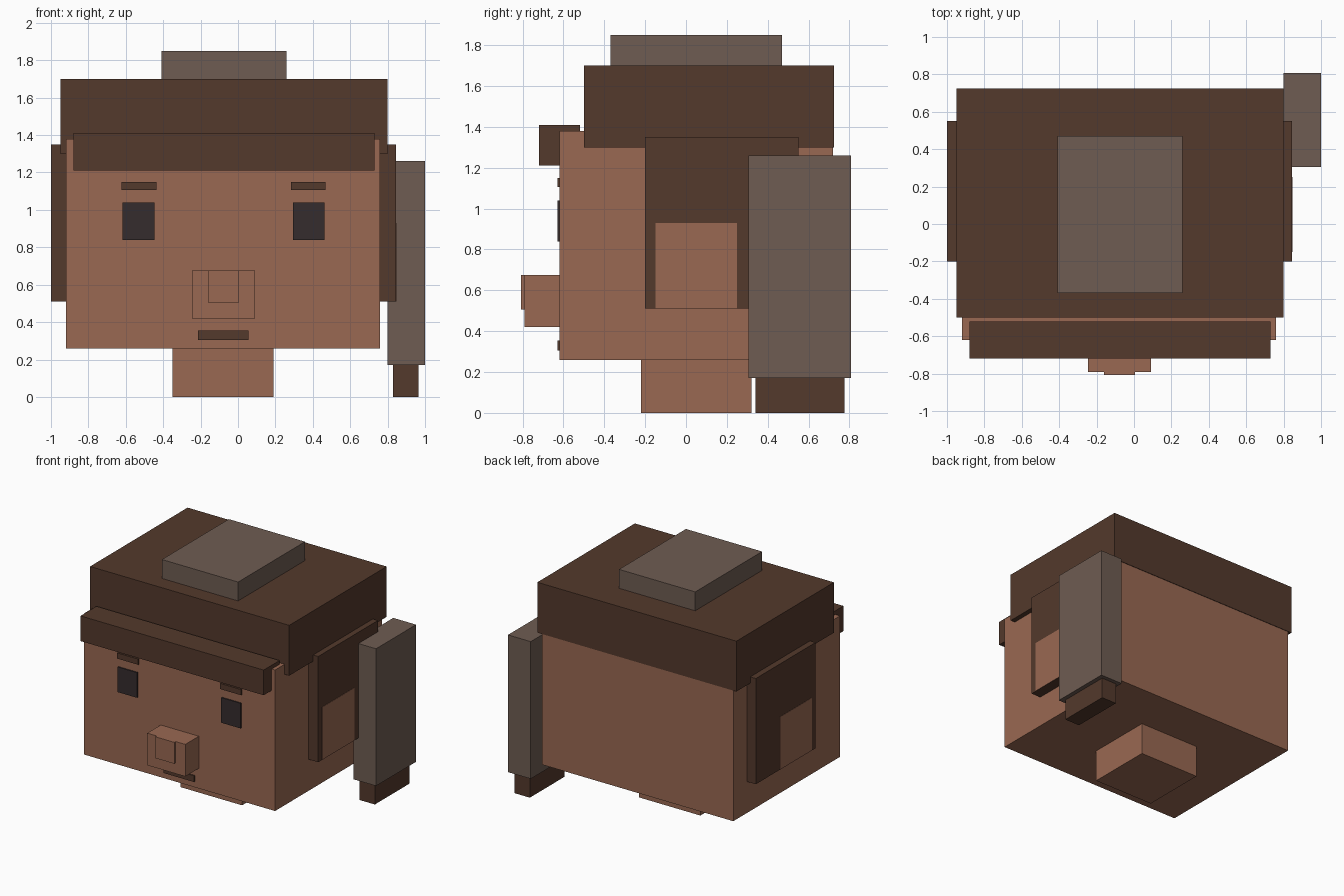
import bpy
import bmesh
from mathutils import Vector

default_cube = bpy.data.objects.get("Cube")
if default_cube:
    bpy.data.objects.remove(default_cube, do_unlink=True)

FACE_X = -0.077   # symmetry plane of the head
FACE_Y = -0.62    # front plane of the head


def make_material(name, red, green, blue):
    material = bpy.data.materials.new(name)
    material.use_nodes = True
    colour = (red, green, blue, 1.0)
    material.diffuse_color = colour
    shader = material.node_tree.nodes["Principled BSDF"]
    shader.inputs["Base Color"].default_value = colour
    shader.inputs["Roughness"].default_value = 0.9
    return material


skin = make_material("skin", 0.32, 0.14, 0.085)
brown = make_material("dark brown hair", 0.087, 0.041, 0.025)
taupe = make_material("grey brown", 0.156, 0.107, 0.084)
black = make_material("eye black", 0.036, 0.025, 0.026)


def box(name, material, x, y, z):
    """Flat-faced block spanning the given (low, high) ranges."""
    low, high = (Vector(corner) for corner in zip(x, y, z))
    size, centre = high - low, (low + high) / 2
    bm = bmesh.new()
    bmesh.ops.create_cube(bm, size=1)
    bmesh.ops.scale(bm, vec=size, verts=bm.verts)
    mesh = bpy.data.meshes.new(name)
    bm.to_mesh(mesh)
    bm.free()
    mesh.materials.append(material)
    part = bpy.data.objects.new(name, mesh)
    part.location = centre
    bpy.context.collection.objects.link(part)
    return part


def pair(name, material, offset, y, z):
    """Matching blocks on both sides of the head; offset runs outward."""
    near, far = offset
    box("left_" + name, material, (FACE_X + near, FACE_X + far), y, z)
    box("right_" + name, material, (FACE_X - far, FACE_X - near), y, z)


# Head and neck
box("head", skin, (-0.92, 0.76), (FACE_Y, 0.72), (0.26, 1.38))
box("neck", skin, (-0.35, 0.19), (-0.22, 0.32), (0, 0.26))

# Nose with a small raised tip
box("nose", skin, (-0.245, 0.09), (-0.79, FACE_Y), (0.42, 0.675))
box("nose_tip", skin, (-0.16, 0.005), (-0.807, -0.79), (0.505, 0.675))

# Eyes, brows and mouth
detail = (FACE_Y - 0.009, FACE_Y)
pair("eye", black, (0.37, 0.54), detail, (0.84, 1.04))
pair("eyebrow", brown, (0.36, 0.545), detail, (1.105, 1.15))
box("mouth", brown, (-0.215, 0.055), detail, (0.305, 0.355))

# Hair cap, fringe and the flat bun on top
box("hair_cap", brown, (-0.95, 0.8), (-0.5, 0.724), (1.3, 1.7))
box("fringe", brown, (-0.88, 0.73), (-0.72, -0.52), (1.21, 1.41))
box("top_bun", taupe, (-0.41, 0.26), (-0.37, 0.47), (1.7, 1.85))

# Side hair with the ears set flush into it
pair("side_hair", brown, (0.83, 0.922), (-0.2, 0.55), (0.51, 1.35))
pair("ear", skin, (0.83, 0.924), (-0.15, 0.25), (0.511, 0.93))

# Hanging lock beside the head with its darker end
box("hanging_lock", taupe, (0.8, 1.0), (0.305, 0.807), (0.17, 1.26))
box("lock_end", brown, (0.83, 0.965), (0.34, 0.775), (0, 0.17))
